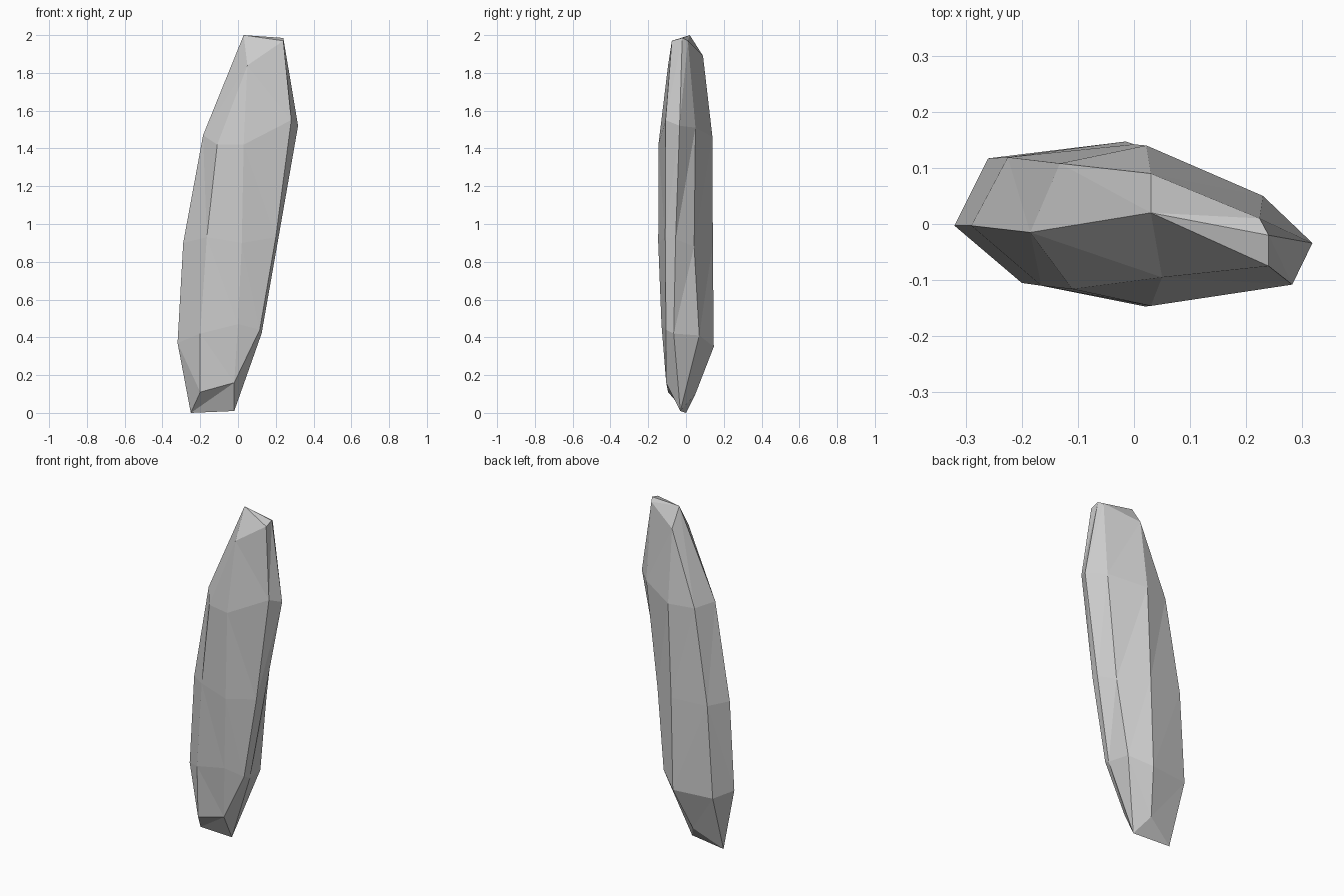
import bpy, bmesh

if "Cube" in bpy.data.objects:
    bpy.data.objects.remove(bpy.data.objects["Cube"])

# Shared tip corners of the shard
base_l, base_f, base_r = (-.25, 0, 0), (-.02, -.105, .16), (-.02, -.03, .01)
top_l, top_f = (.03, .02, 2.0), (.05, -.095, 1.84)

# Eight ridges around the shard, each running from bottom to top
ridges = [
    [base_l, (-.32, -.003, .37), (-.29, -.003, .9), (-.185, -.015, 1.47), top_l],          # left
    [(-.2, -.095, .11), (-.2, -.105, .42), (-.165, -.11, .93), (-.11, -.116, 1.42), top_f],  # front left
    [base_f, (0, -.13, .47), (.02, -.147, .9), (.03, -.146, 1.42), top_f],                  # front
    [base_f, (.115, -.106, .44), (.2, -.11, .93), (.282, -.108, 1.55), (.24, -.075, 1.97)],  # front right
    [base_r, (.125, -.065, .42), (.213, -.055, .92), (.318, -.034, 1.52), (.24, -.02, 1.985)],  # right
    [base_r, (.1, .07, .41), (.16, .043, .88), (.23, .05, 1.51), (.224, .01, 1.97)],         # back right
    [(-.08, .05, .1), (-.015, .147, .35), (0, .142, .9), (.022, .14, 1.46), (.03, .09, 1.89)],  # back
    [base_l, (-.26, .117, .35), (-.225, .119, .9), (-.132, .108, 1.46), top_l],             # back left
]

bm = bmesh.new()
cache = {}


def vert(p):
    if p not in cache:
        cache[p] = bm.verts.new(p)
    return cache[p]


def face(*points):
    unique = list(dict.fromkeys(points))
    if len(unique) > 2:
        bm.faces.new([vert(p) for p in unique])


# Sides: panels between neighbouring ridges
for i, a in enumerate(ridges):
    b = ridges[(i + 1) % len(ridges)]
    for k in range(4):
        face(a[k], b[k], b[k + 1], a[k + 1])

# Caps: facets fanned from the left corner at each end
for k in (0, 4):
    ring = list(dict.fromkeys(r[k] for r in ridges))
    for p, q in zip(ring[1:], ring[2:]):
        face(ring[0], p, q)

bmesh.ops.triangulate(bm, faces=[f for f in bm.faces if len(f.verts) > 3])
bmesh.ops.recalc_face_normals(bm, faces=bm.faces)
mesh = bpy.data.meshes.new("rock_shard")
bm.to_mesh(mesh)
bm.free()
bpy.context.collection.objects.link(bpy.data.objects.new("rock_shard", mesh))
